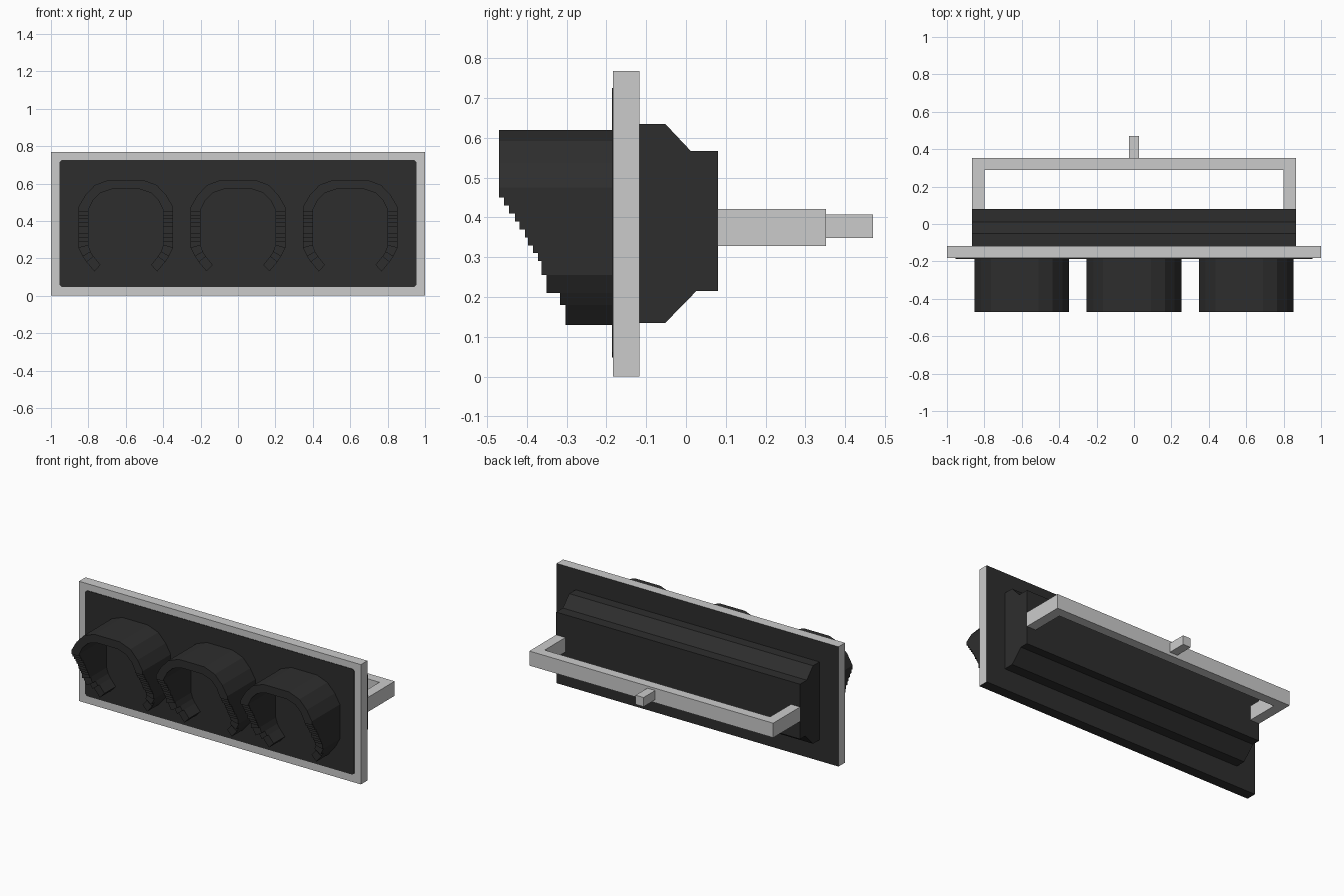
import bpy, bmesh

cube = bpy.data.objects.get("Cube")
if cube:
    bpy.data.objects.remove(cube, do_unlink=True)


def material(name, v):
    m = bpy.data.materials.new(name)
    m.use_nodes = True
    m.diffuse_color = (v, v, v, 1)
    bsdf = next(n for n in m.node_tree.nodes if n.type == 'BSDF_PRINCIPLED')
    bsdf.inputs["Base Color"].default_value = (v, v, v, 1)
    return m


LIGHT = material("light grey", 0.60)
DARK = material("charcoal", 0.027)


def finish(name, bm, *mats):
    bmesh.ops.recalc_face_normals(bm, faces=bm.faces[:])
    me = bpy.data.meshes.new(name)
    bm.to_mesh(me)
    bm.free()
    for m in mats:
        me.materials.append(m)
    ob = bpy.data.objects.new(name, me)
    bpy.context.collection.objects.link(ob)
    return ob


def prism(bm, loop, offset):
    """Closed prism from a loop of 3D points swept along an offset."""
    a = [bm.verts.new(p) for p in loop]
    b = [bm.verts.new([p[i] + offset[i] for i in range(3)]) for p in loop]
    bm.faces.new(a)
    bm.faces.new(b[::-1])
    n = len(a)
    for i in range(n):
        j = (i + 1) % n
        bm.faces.new((a[i], b[i], b[j], a[j]))


def box(name, x, y, z, *mats):
    bm = bmesh.new()
    loop = [(x[0], y[0], z[0]), (x[1], y[0], z[0]), (x[1], y[0], z[1]), (x[0], y[0], z[1])]
    prism(bm, loop, (0, y[1] - y[0], 0))
    return finish(name, bm, *mats)


FRONT, BACK = -0.183, -0.117

# Panel: light rim, dark back and underside
panel = box("panel", (-1, 1), (FRONT, BACK), (0, 0.768), LIGHT, DARK)
for f in panel.data.polygons:
    if f.normal.y > 0.5 or f.normal.z < -0.5:
        f.material_index = 1

# Dark face plate with slightly clipped corners
bm = bmesh.new()
c, w, z0, z1 = 0.012, 0.955, 0.048, 0.725
face = [(-w + c, z0), (w - c, z0), (w, z0 + c), (w, z1 - c),
        (w - c, z1), (-w + c, z1), (-w, z1 - c), (-w, z0 + c)]
prism(bm, [(x, FRONT - 0.003, z) for x, z in face], (0, 0.004, 0))
finish("face_plate", bm, DARK)

# Rear housing: stepped profile swept across the width
bm = bmesh.new()
profile = [(BACK, 0.135), (-0.052, 0.135), (0.026, 0.215), (0.08, 0.215),
           (0.08, 0.567), (0.012, 0.567), (-0.052, 0.635), (BACK, 0.635)]
prism(bm, [(-0.865, y, z) for y, z in profile], (1.73, 0, 0))
finish("rear_housing", bm, DARK)

# Mounting bracket
HZ = (0.328, 0.421)
box("bracket_left_arm", (0.80, 0.865), (0.08, 0.29), HZ, LIGHT)
box("bracket_right_arm", (-0.865, -0.80), (0.08, 0.29), HZ, LIGHT)
box("bracket_crossbar", (-0.865, 0.865), (0.29, 0.352), HZ, LIGHT)
box("bracket_stub", (-0.028, 0.028), (0.352, 0.47), (0.348, 0.407), LIGHT)

# Hood wall, from the crown down one side: outer x, z, inner x, z,
# and the front depth of the segment that follows
wall = [(0.09, 0.62, 0.075, 0.57, -0.47), (0.165, 0.592, 0.135, 0.55, -0.47),
        (0.217, 0.537, 0.175, 0.51, -0.47), (0.253, 0.475, 0.2, 0.46, -0.47)]
steps = [(0.45, -0.457), (0.43, -0.445), (0.41, -0.43), (0.39, -0.418),
         (0.37, -0.405), (0.35, -0.397), (0.33, -0.384), (0.31, -0.372),
         (0.29, -0.363)]
wall += [(0.253, z, 0.2, z, y) for z, y in steps]
wall += [(0.253, 0.255, 0.2, 0.27, -0.35), (0.23, 0.21, 0.188, 0.235, -0.317),
         (0.21, 0.18, 0.172, 0.21, -0.303), (0.168, 0.13, 0.135, 0.165, 0)]

for side, cx in (("right", -0.6), ("middle", 0.0), ("left", 0.6)):
    bm = bmesh.new()
    # Crown block, then mirrored wall segments
    ox, oz, ix, iz, y = wall[0]
    crown = [(-ox, oz), (ox, oz), (ix, iz), (-ix, iz)]
    prism(bm, [(cx + x, y, z) for x, z in crown], (0, FRONT - y, 0))
    for s in (-1, 1):
        for a, b in zip(wall, wall[1:]):
            quad = [a[0:2], b[0:2], b[2:4], a[2:4]]
            prism(bm, [(cx + s * x, a[4], z) for x, z in quad], (0, FRONT - a[4], 0))
    finish(side + "_hood", bm, DARK)

    # Lens plate behind the hood
    bm = bmesh.new()
    rim = [p[0:2] for p in wall if p[1] > 0.46 or p[1] < 0.26]
    rim = rim + [(-x, z) for x, z in reversed(rim)]
    prism(bm, [(cx + x * 0.99, FRONT - 0.006, z) for x, z in rim], (0, 0.006, 0))
    finish(side + "_lens", bm, DARK)
